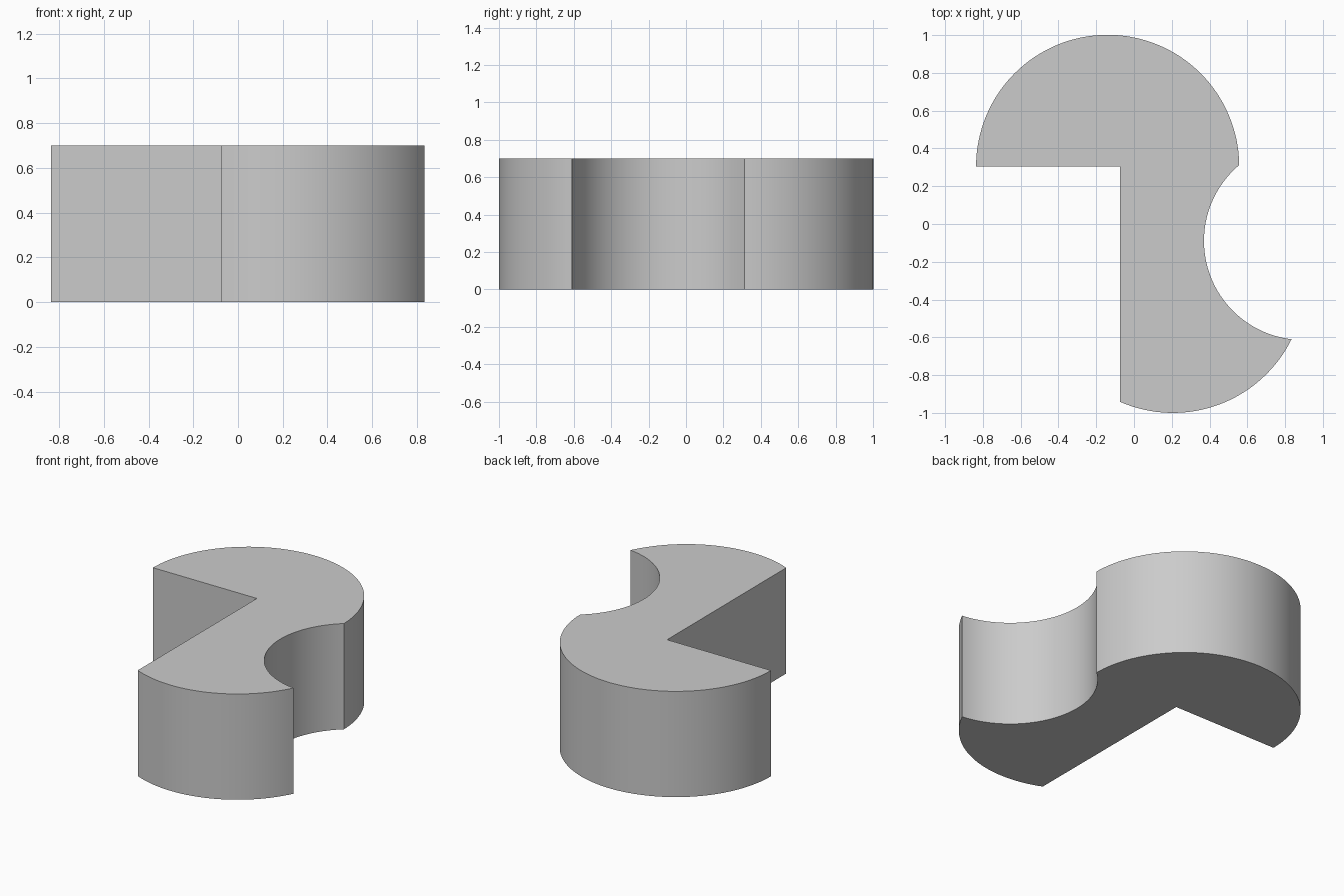
import bpy
import bmesh
from math import atan2, cos, sin, pi
from mathutils import Vector

HEIGHT = 0.70
cube = bpy.data.objects.get("Cube")
if cube:
    bpy.data.objects.remove(cube, do_unlink=True)


def arc(center, start, end, steps):
    """Clockwise arc about center from start to end, blending the end radii."""
    c = Vector(center)
    a, b = Vector(start) - c, Vector(end) - c
    first = atan2(a.y, a.x)
    sweep = (first - atan2(b.y, b.x)) % (2 * pi)
    points = []
    for i in range(steps + 1):
        t = i / steps
        angle = first - sweep * t
        radius = a.length * (1 - t) + b.length * t
        points.append(c + radius * Vector((cos(angle), sin(angle))))
    return points


# Outline corners
notch = (-0.075, 0.305)
back_left = (-0.836, 0.305)
shoulder = (0.557, 0.312)
tip = (0.834, -0.61)
foot = (-0.075, -0.941)

# Outline: rounded head, scooped side, rounded foot, square notch
outline = arc((-0.14, 0.305), back_left, shoulder, 64)
outline += arc((0.895, -0.09), tip, shoulder, 48)[::-1][1:]
outline += arc((0.205, -0.30), tip, foot, 32)[1:]
outline.append(Vector(notch))

# Extrude the outline into a solid block
bm = bmesh.new()
base = bm.faces.new([bm.verts.new((p.x, p.y, 0)) for p in outline])
top = bmesh.ops.extrude_face_region(bm, geom=[base], use_keep_orig=True)["geom"]
bmesh.ops.translate(bm, vec=(0, 0, HEIGHT),
                    verts=[v for v in top if isinstance(v, bmesh.types.BMVert)])
bmesh.ops.recalc_face_normals(bm, faces=bm.faces)
mesh = bpy.data.meshes.new("curved_block")
bm.to_mesh(mesh)
bm.free()

block = bpy.data.objects.new("curved_block", mesh)
bpy.context.collection.objects.link(block)

# Plain grey material
grey = bpy.data.materials.new("light_grey")
grey.use_nodes = True
color = (0.6, 0.6, 0.6, 1)
grey.diffuse_color = color
grey.node_tree.nodes["Principled BSDF"].inputs["Base Color"].default_value = color
mesh.materials.append(grey)

# Smooth curved walls with sharp rims and corners
bpy.ops.object.select_all(action="DESELECT")
block.select_set(True)
bpy.context.view_layer.objects.active = block
bpy.ops.object.shade_smooth_by_angle(angle=pi / 6)
